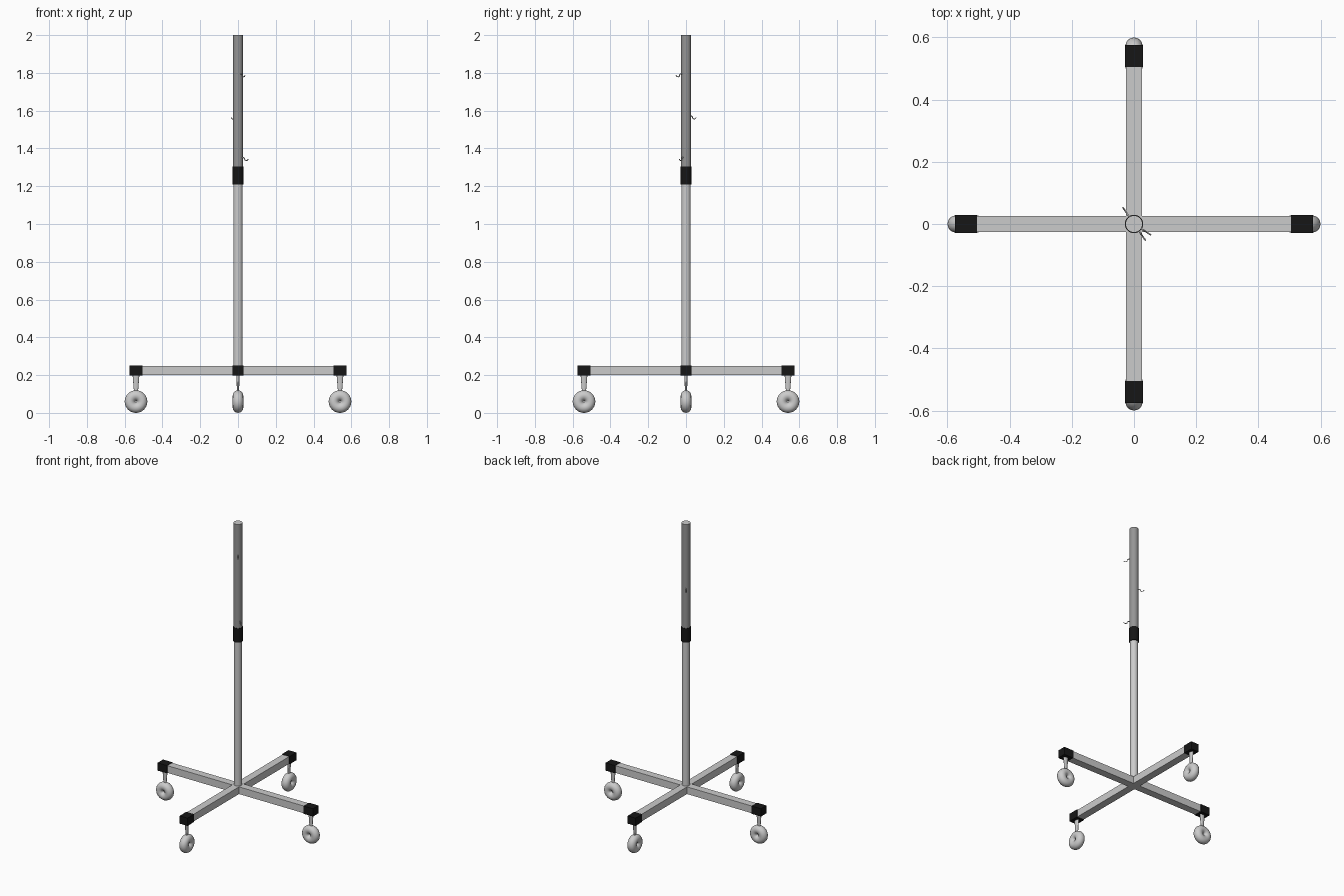
import bpy
from math import radians, cos, sin, pi
from mathutils import Matrix

if "Cube" in bpy.data.objects:
    bpy.data.objects.remove(bpy.data.objects["Cube"])


def material(name, v):
    m = bpy.data.materials.new(name)
    m.diffuse_color = (v, v, v, 1)
    m.use_nodes = True
    m.node_tree.nodes["Principled BSDF"].inputs["Base Color"].default_value = m.diffuse_color
    return m


black = material("black_plastic", 0.008)
dark = material("dark_grey", 0.3)


def finish(name, mat=None, smooth=True):
    ob = bpy.context.object
    ob.name = name
    if mat:
        ob.data.materials.append(mat)
    if smooth:
        bpy.ops.object.shade_smooth_by_angle(angle=radians(40))
    return ob


def tube(name, r, z0, z1, mat=None):
    bpy.ops.mesh.primitive_cylinder_add(vertices=32, radius=r, depth=z1 - z0,
                                        location=(0, 0, (z0 + z1) / 2))
    return finish(name, mat)


def box(name, size, loc, mat=None):
    bpy.ops.mesh.primitive_cube_add(size=1, location=loc)
    ob = finish(name, mat, False)
    ob.data.transform(Matrix.Diagonal((*size, 1)))
    return ob


def turn(ob, angle):
    ob.matrix_world = Matrix.Rotation(angle, 4, 'Z') @ ob.matrix_basis


# Telescopic pole
tube("lower_pole", 0.025, 0.2, 1.25)
tube("pole_collar", 0.0295, 1.21, 1.305, black)
upper = tube("upper_pole", 0.0275, 1.25, 2.0, dark)
upper.data.materials.append(material("cap_grey", 0.8))
for p in upper.data.polygons:
    if p.normal.z > 0.9:
        p.material_index = 1

# Crossed base bars
box("base_bar_x", (1.1, 0.05, 0.048), (0, 0, 0.224))
box("base_bar_y", (0.05, 1.1, 0.048), (0, 0, 0.224))

# End caps and casters, one set per arm
for i in range(4):
    a = i * pi / 2
    turn(box(f"end_cap_{i}", (0.07, 0.058, 0.052), (0.54, 0, 0.224), black), a)

    bpy.ops.mesh.primitive_cone_add(vertices=24, radius1=0.007, radius2=0.018,
                                    depth=0.135, location=(0.54, 0, 0.1325))
    stem = finish(f"caster_stem_{i}")
    stem.data.transform(Matrix.Diagonal((1, 0.5, 1, 1)))
    turn(stem, a)

    bpy.ops.mesh.primitive_torus_add(major_segments=32, minor_segments=16,
                                     major_radius=0.032, minor_radius=0.028)
    wheel = finish(f"caster_wheel_{i}")
    wheel.data.transform(Matrix.Rotation(pi / 2, 4, 'X'))
    wheel.location = (0.54, 0, 0.06)
    turn(wheel, a)

# S-shaped hooks on the upper pole: (height, direction)
profile = [(0.02, 0.006), (0.034, 0.007), (0.041, 0.003), (0.043, -0.006),
           (0.049, -0.009), (0.058, -0.008), (0.064, -0.002)]
for i, (z, deg) in enumerate([(1.788, -55), (1.565, 124), (1.345, -33)]):
    curve = bpy.data.curves.new(f"hook_{i}", 'CURVE')
    curve.dimensions = '3D'
    curve.bevel_depth = 0.0025
    curve.bevel_resolution = 2
    curve.use_fill_caps = True
    s = curve.splines.new('POLY')
    s.points.add(len(profile) - 1)
    d = radians(deg)
    for pt, (r, h) in zip(s.points, profile):
        pt.co = (r * cos(d), r * sin(d), z + h, 1)
    bpy.context.collection.objects.link(bpy.data.objects.new(f"hook_{i}", curve))
